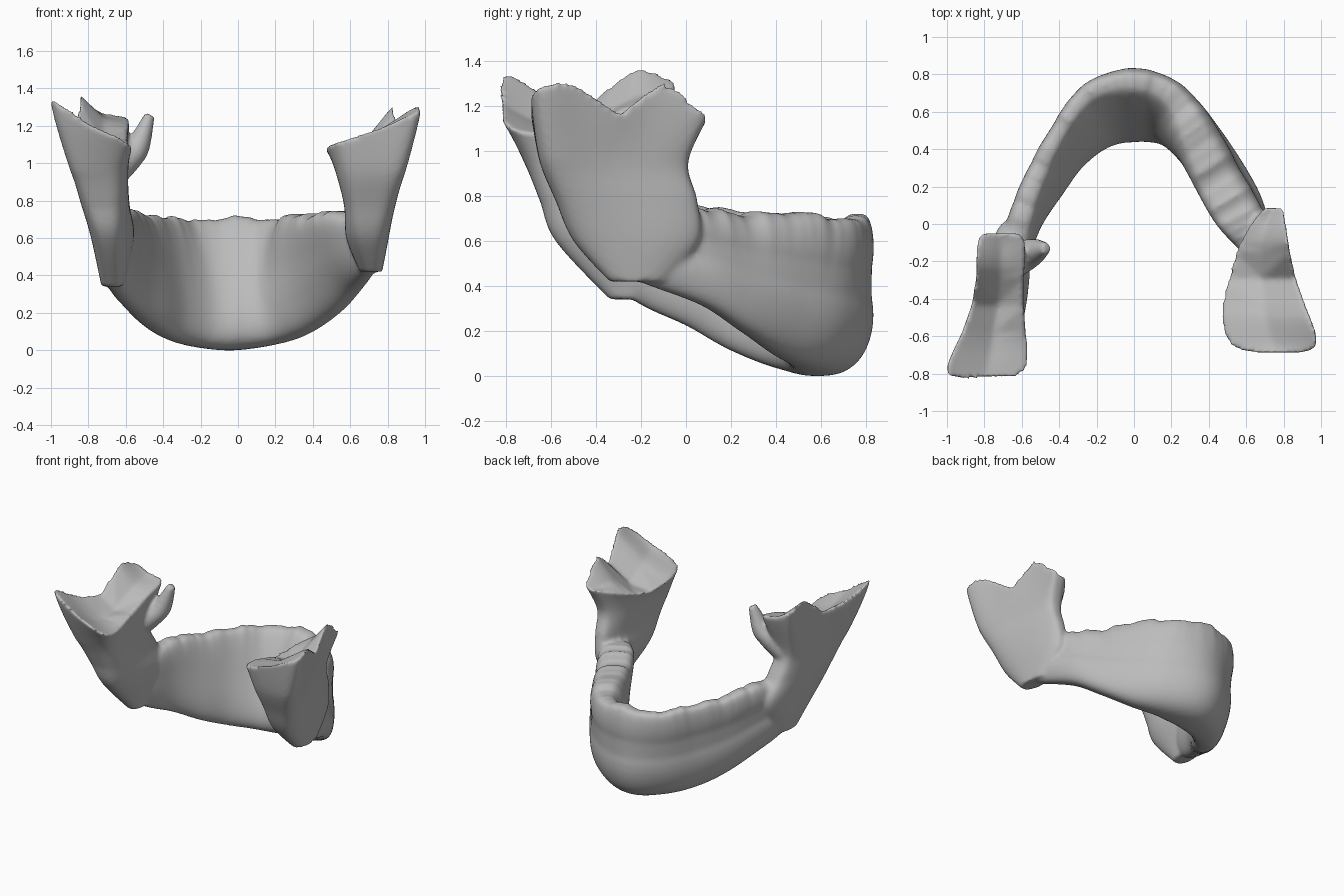
import bpy, bmesh, math, random
from mathutils import Vector

random.seed(4)
if "Cube" in bpy.data.objects:
    bpy.data.objects.remove(bpy.data.objects["Cube"], do_unlink=True)


def spline(rows, t):
    """Smooth interpolation through a list of equal-length rows, t in 0..1."""
    last = len(rows) - 1
    p = min(max(t, 0), 1) * last
    i = min(int(p), last - 1)
    f = p - i
    b, c = rows[i], rows[i + 1]
    a = rows[i - 1] if i > 0 else b
    d = rows[i + 2] if i + 2 <= last else c
    out = []
    for a_, b_, c_, d_ in zip(a, b, c, d):
        m0, m1 = (c_ - a_) / 2, (d_ - b_) / 2
        out.append(b_ + m0 * f + (3 * (c_ - b_) - 2 * m0 - m1) * f ** 2
                   + (2 * (b_ - c_) + m0 + m1) * f ** 3)
    return out


def soft_sign(value, power):
    return math.copysign(abs(value) ** power, value)


def loft(bm, rings):
    """Skin consecutive rings of points and return their vertices."""
    rows = [[bm.verts.new(p) for p in ring] for ring in rings]
    n = len(rows[0])
    for low, high in zip(rows, rows[1:]):
        for i in range(n):
            j = (i + 1) % n
            bm.faces.new((low[i], low[j], high[j], high[i]))
    bm.faces.new(rows[0])
    return rows


def body_arch(bm):
    # each station: top x, y, z, half width, then bottom x, y, z, half width
    stations = [
        (-.69, -.38, .66, .05, -.68, -.32, .39, .05),
        (-.65, -.18, .73, .09, -.64, -.17, .30, .08),
        (-.60, .03, .75, .08, -.57, .01, .22, .10),
        (-.52, .26, .73, .07, -.46, .19, .12, .13),
        (-.39, .51, .71, .06, -.34, .36, .05, .15),
        (-.23, .71, .70, .07, -.18, .51, .01, .20),
        (.00, .76, .71, .08, -.01, .59, .00, .25),
        (.20, .69, .70, .09, .19, .53, .03, .20),
        (.33, .46, .72, .13, .36, .41, .09, .15),
        (.45, .20, .73, .14, .52, .25, .20, .12),
        (.55, .03, .74, .14, .62, .08, .31, .10),
        (.68, -.16, .72, .09, .69, -.16, .40, .07),
        (.70, -.32, .66, .05, .70, -.30, .45, .05)]
    steps, around = 130, 44
    rings = []
    for k in range(steps + 1):
        t = k / steps
        s = spline(stations, t)
        ahead, behind = spline(stations, t + .01), spline(stations, t - .01)
        along = Vector((ahead[0] + ahead[4] - behind[0] - behind[4],
                        ahead[1] + ahead[5] - behind[1] - behind[5], 0)).normalized()
        outward = Vector((-along.y, along.x, 0))
        top, bottom = Vector(s[0:3]), Vector(s[4:7])
        # worn, irregular tooth sockets along the upper rim
        rim = .007 * (math.sin(k * .7) + math.sin(k * .31)) + random.uniform(-.008, .008)
        ring = []
        for i in range(around):
            a = math.tau * i / around
            up = math.sin(a)
            # squared upper rim, rounded lower border
            h = .5 + .5 * soft_sign(up, .55 if up > 0 else .9)
            side = soft_sign(math.cos(a), .55 if up > 0 else .75)
            width = s[7] + (s[3] - s[7]) * h
            p = bottom.lerp(top, h) + outward * side * width
            p.z += rim * h ** 6
            # shallow hollow in the outer face below the sockets
            hollow = .02 * math.exp(-((h - .58) / .15) ** 2)
            p += outward * max(side, 0) * (rim * max(h - .6, 0) - hollow)
            ring.append(p)
        rings.append(ring)
    rows = loft(bm, rings)
    bm.faces.new(rows[-1])


def ramus(bm, side, levels, outer_rim, inner_rim):
    # each level: height, front x, y, half width, middle x, half width,
    # back x, y, half width
    steps, around = 40, 64
    rings = []
    for k in range(steps + 1):
        t = k / steps
        z, fx, fy, fw, mx, mw, bx, by, bw = spline(levels, t)
        rise = max(0, t * (len(levels) - 1) - (len(levels) - 2)) ** 1.5
        # corners sharpen towards the top
        power = .7 - .28 * t
        ring = []
        for i in range(around):
            a = math.tau * i / around
            u = .5 - .5 * soft_sign(math.cos(a), power)
            v = soft_sign(math.sin(a), power)
            f, m, b = (1 - u) * (1 - 2 * u), 4 * u * (1 - u), u * (2 * u - 1)
            x = f * fx + m * mx + b * bx + v * (f * fw + m * mw + b * bw)
            y = fy + (by - fy) * u
            o, n = spline(outer_rim, u)[0], spline(inner_rim, u)[0]
            rim = n + (o - n) * (side * v + 1) / 2
            ring.append(Vector((x, y, z + (rim - levels[-1][0]) * rise)))
        rings.append(ring)
    rows = loft(bm, rings)
    # dished top surface
    rim, half = rows[-1], around // 2
    middle = [rim[0]]
    for i in range(1, half):
        p = (rim[i].co + rim[-i].co) / 2
        p.z -= .05 * math.sin(math.pi * i / half)
        middle.append(bm.verts.new(p))
    middle.append(rim[half])
    for i in range(half):
        for edge in ((rim[i], rim[i + 1]), (rim[-i], rim[-i - 1])):
            quad = (edge[0], edge[1], middle[i + 1], middle[i])
            bm.faces.new(list(dict.fromkeys(quad)))


def front_hook(bm):
    # flattened spur curling up from the inner front of the right ramus
    path = [(-.69, -.22, .92, .07), (-.60, -.18, 1.02, .07),
            (-.53, -.15, 1.10, .055), (-.47, -.13, 1.26, .025)]
    rings = []
    for k in range(17):
        x, y, z, r = spline(path, k / 16)
        rings.append([(x + r * math.cos(a), y + 1.3 * r * math.sin(a), z - .6 * r * math.cos(a))
                      for a in (math.tau * i / 16 for i in range(16))])
    rows = loft(bm, rings)
    bm.faces.new(rows[-1])


bm = bmesh.new()
body_arch(bm)
# left ramus
ramus(bm, 1, [
    (.42, .70, -.08, .05, .71, .06, .72, -.34, .05),
    (.60, .69, .06, .07, .69, .11, .70, -.50, .11),
    (.78, .70, .05, .07, .70, .12, .71, -.58, .16),
    (.95, .71, .01, .07, .69, .15, .73, -.65, .21),
    (1.15, .75, .10, .07, .68, .19, .765, -.69, .285)],
    [(1.17,), (1.31,), (1.17,), (1.30,), (1.31,)],
    [(1.14,), (1.08,), (1.04,), (1.08,), (1.09,)])
# right ramus
ramus(bm, -1, [
    (.34, -.66, -.12, .05, -.67, .06, -.67, -.34, .05),
    (.60, -.65, .02, .09, -.67, .11, -.70, -.58, .09),
    (.78, -.68, -.08, .09, -.70, .12, -.73, -.65, .13),
    (.95, -.71, -.14, .09, -.72, .13, -.76, -.72, .17),
    (1.15, -.71, -.04, .16, -.73, .14, -.80, -.83, .28)],
    [(1.33,), (1.36,), (1.21,), (1.26,), (1.39,)],
    [(1.24,), (1.20,), (1.13,), (1.08,), (1.08,)])
front_hook(bm)
bmesh.ops.recalc_face_normals(bm, faces=bm.faces)

mesh = bpy.data.meshes.new("jaw_bone")
bm.to_mesh(mesh)
bm.free()
jaw = bpy.data.objects.new("jaw_bone", mesh)
bpy.context.collection.objects.link(jaw)

# one matte grey for the whole bone
grey = bpy.data.materials.new("bone_grey")
grey.use_nodes = True
colour = (.5, .5, .5, 1)
grey.diffuse_color = colour
grey.node_tree.nodes["Principled BSDF"].inputs["Base Color"].default_value = colour
mesh.materials.append(grey)

# fuse the parts into one smooth surface
fuse = jaw.modifiers.new("fuse", "REMESH")
fuse.mode = "VOXEL"
fuse.voxel_size = .014
fuse.use_smooth_shade = True
relax = jaw.modifiers.new("relax", "SMOOTH")
relax.factor = .5
relax.iterations = 6
